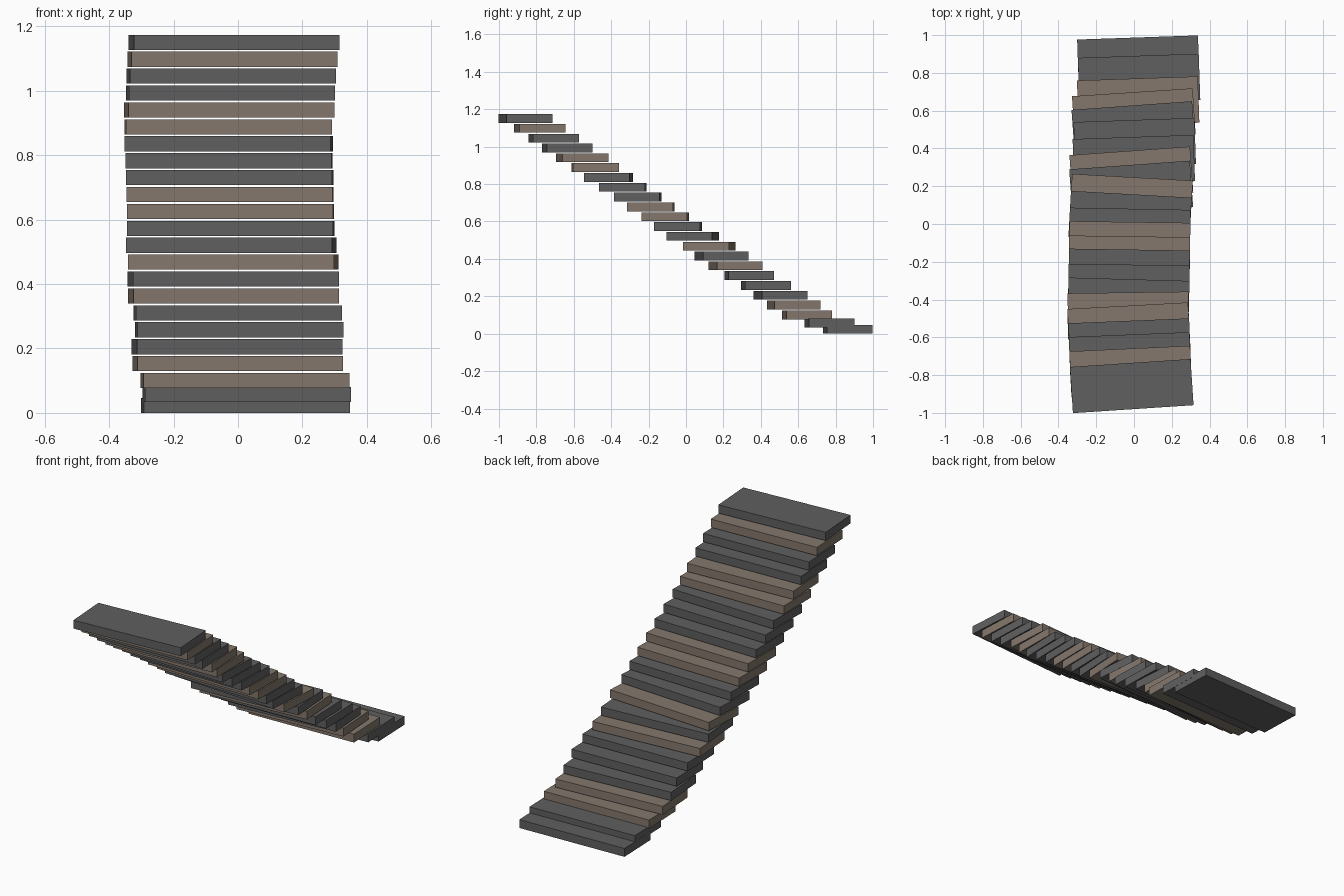
import bpy
from math import asin

LENGTH, DEPTH, THICK = 0.64, 0.245, 0.047


def material(name, rgb):
    m = bpy.data.materials.new(name)
    m.diffuse_color = (*rgb, 1)
    return m


stone = material("dark_stone", (0.115, 0.115, 0.115))
wood = material("weathered_wood", (0.23, 0.185, 0.15))


def step(number, x, y, z, skew, mat):
    """One loose slab; skew is how far one end lies behind the other."""
    bpy.ops.mesh.primitive_cube_add(size=1, location=(x, y, z + THICK / 2),
                                    rotation=(0, 0, asin(skew / LENGTH)))
    ob = bpy.context.object
    ob.name = f"stair_step_{number:02d}"
    ob.scale = (LENGTH, DEPTH, THICK)
    ob.data.materials.append(mat)


# Steps from the top one down: centre x, centre y, skew
layout = [
    (-.012, -.858, .042), (-.017, -.782, .030), (-.021, -.708, .026),
    (-.023, -.635, .026), (-.027, -.555, .035), (-.030, -.485, .009),
    (-.029, -.415, -.018), (-.028, -.338, -.010), (-.026, -.258, -.010),
    (-.025, -.188, -.009), (-.023, -.112, -.009), (-.022, -.042, -.012),
    (-.021, .035, -.036), (-.015, .125, -.036), (-.015, .190, .046),
    (-.014, .265, .046), (-.001, .338, .022), (.004, .428, .022),
    (-.003, .505, .046), (-.001, .575, .042), (.022, .648, .022),
    (.027, .768, .022), (.023, .865, .022),
]
wooden = {2, 5, 6, 10, 11, 14, 16, 20, 21}
low_steps = {22: 0.034, 23: 0.0}

for n, (x, y, skew) in enumerate(layout, 1):
    z = low_steps.get(n, 1.127 - 0.0525 * (n - 1))
    step(n, x, y, z, skew, wood if n in wooden else stone)
